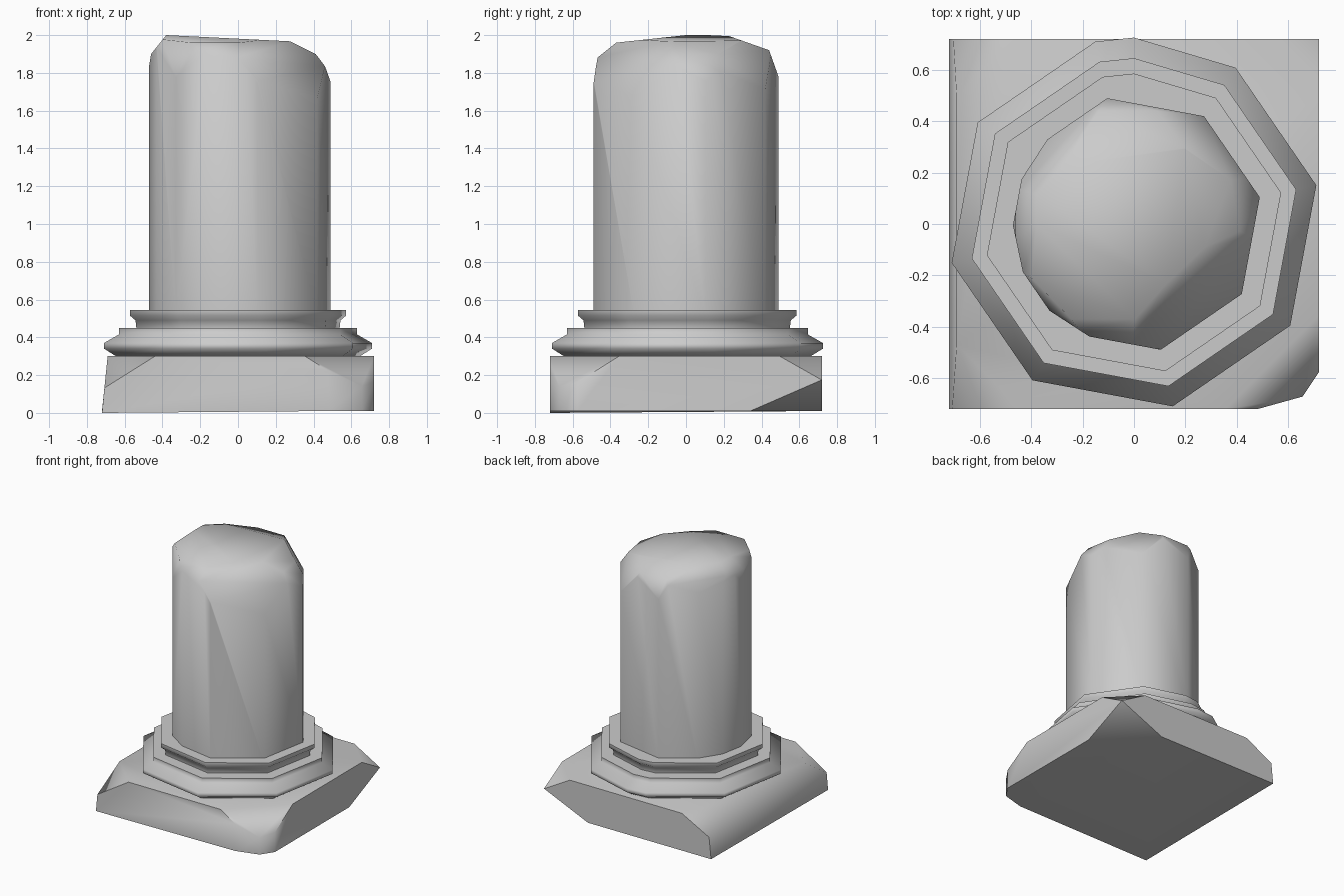
import bpy, bmesh, math
from mathutils import Vector

cube = bpy.data.objects.get("Cube")
if cube:
    bpy.data.objects.remove(cube, do_unlink=True)

stone = bpy.data.materials.new("grey stone")
stone.use_nodes = True
COLOR = (0.6, 0.6, 0.6, 1)
stone.diffuse_color = COLOR
stone.node_tree.nodes["Principled BSDF"].inputs["Base Color"].default_value = COLOR

CORNERS = [12 + 45 * k for k in range(8)]


def polar(r, deg, z):
    a = math.radians(deg)
    return Vector((r * math.cos(a), r * math.sin(a), z))


def lathe(bm, profile, angles):
    """Closed loft of polygonal rings, capped at both ends."""
    rings = [[bm.verts.new(polar(r, a, z)) for a in angles] for r, z in profile]
    n = len(angles)
    for low, high in zip(rings, rings[1:]):
        for i in range(n):
            j = (i + 1) % n
            bm.faces.new((low[i], low[j], high[j], high[i]))
    bm.faces.new(rings[0][::-1])
    bm.faces.new(rings[-1])


def cut(bm, point, normal):
    """Break off everything beyond a plane and close the wound."""
    geom = bm.verts[:] + bm.edges[:] + bm.faces[:]
    bmesh.ops.bisect_plane(bm, geom=geom, dist=1e-5, plane_co=point,
                           plane_no=normal, clear_outer=True)
    rim = [e for e in bm.edges if e.is_boundary]
    if rim:
        bmesh.ops.holes_fill(bm, edges=rim, sides=0)


def chip(bm, deg, r1, z1, r2, z2):
    """Cut along the slope from (r1, z1) up to (r2, z2), facing deg."""
    cut(bm, polar(r1, deg, z1), polar(z2 - z1, deg, r1 - r2).normalized())


def finish(bm, name, angle):
    bmesh.ops.recalc_face_normals(bm, faces=bm.faces[:])
    mesh = bpy.data.meshes.new(name)
    bm.to_mesh(mesh)
    bm.free()
    mesh.materials.append(stone)
    obj = bpy.data.objects.new(name, mesh)
    bpy.context.collection.objects.link(obj)
    bpy.ops.object.select_all(action='DESELECT')
    obj.select_set(True)
    bpy.context.view_layer.objects.active = obj
    bpy.ops.object.shade_smooth_by_angle(angle=math.radians(angle))


# Plinth: a square block with broken corners
bm = bmesh.new()
bmesh.ops.create_cube(bm, size=1)
for v in bm.verts:
    v.co = Vector((v.co.x * 1.44, v.co.y * 1.44, 0.01 if v.co.z < 0 else 0.3))
    if v.co.x < 0 and v.co.z > 0.1:
        v.co.x = -0.69
cut(bm, (0.48, -0.72, 0), Vector((0.05, -0.18, 0)).normalized())
cut(bm, (0.66, -0.665, 0), Vector((0.09, -0.06, 0)).normalized())
chip(bm, -45, 0.94, 0.14, 0.76, 0.3)
chip(bm, -135, 1.0, 0.14, 0.82, 0.3)
chip(bm, 45, 1.01, 0.18, 0.86, 0.3)
chip(bm, 135, 1.0, 0.18, 0.84, 0.3)
chip(bm, 45, 0.75, 0.01, 1.01, 0.17)
lip = min(bm.verts, key=lambda v: v.co.x + v.co.y + v.co.z)
lip.co.z = 0
finish(bm, "plinth", 60)

# Base moulding: stepped octagonal rings
bm = bmesh.new()
lathe(bm, [(0.66, 0.3), (0.725, 0.34), (0.725, 0.37), (0.645, 0.415),
           (0.645, 0.45), (0.55, 0.45), (0.555, 0.49), (0.585, 0.515),
           (0.585, 0.545), (0.45, 0.545)], sorted(CORNERS + [90]))
finish(bm, "base_moulding", 60)

# Shaft: an octagonal drum, worn round on one side and broken at the top
bm = bmesh.new()
lathe(bm, [(0.5, 0.5), (0.5, 2.0)], CORNERS)
worn = [e for e in bm.edges
        if abs(e.verts[0].co.z - e.verts[1].co.z) > 1 and e.verts[0].co.x < -0.05
        and e.verts[0].co.y < 0.45]
bmesh.ops.bevel(bm, geom=worn, offset=0.1, offset_type='OFFSET', segments=1,
                profile=0.5, affect='EDGES')
cut(bm, (-0.38, 0, 2.0), Vector((0.05, 0, 1)).normalized())
for args in [
    (10, 0.49, 1.77, 0.40, 1.90), (10, 0.40, 1.90, 0.26, 1.965),
    (180, 0.48, 1.78, 0.46, 1.90), (180, 0.46, 1.90, 0.38, 2.0),
    (-90, 0.49, 1.74, 0.47, 1.88), (-90, 0.47, 1.88, 0.37, 1.96),
    (-90, 0.37, 1.96, 0.0, 2.0), (90, 0.49, 1.78, 0.44, 1.92),
    (90, 0.44, 1.92, 0.27, 1.98), (45, 0.48, 1.73, 0.37, 1.93),
    (-135, 0.48, 1.73, 0.44, 1.93), (-45, 0.48, 1.68, 0.28, 1.94),
    (135, 0.48, 1.82, 0.38, 1.96),
]:
    chip(bm, *args)
finish(bm, "shaft", 60)
